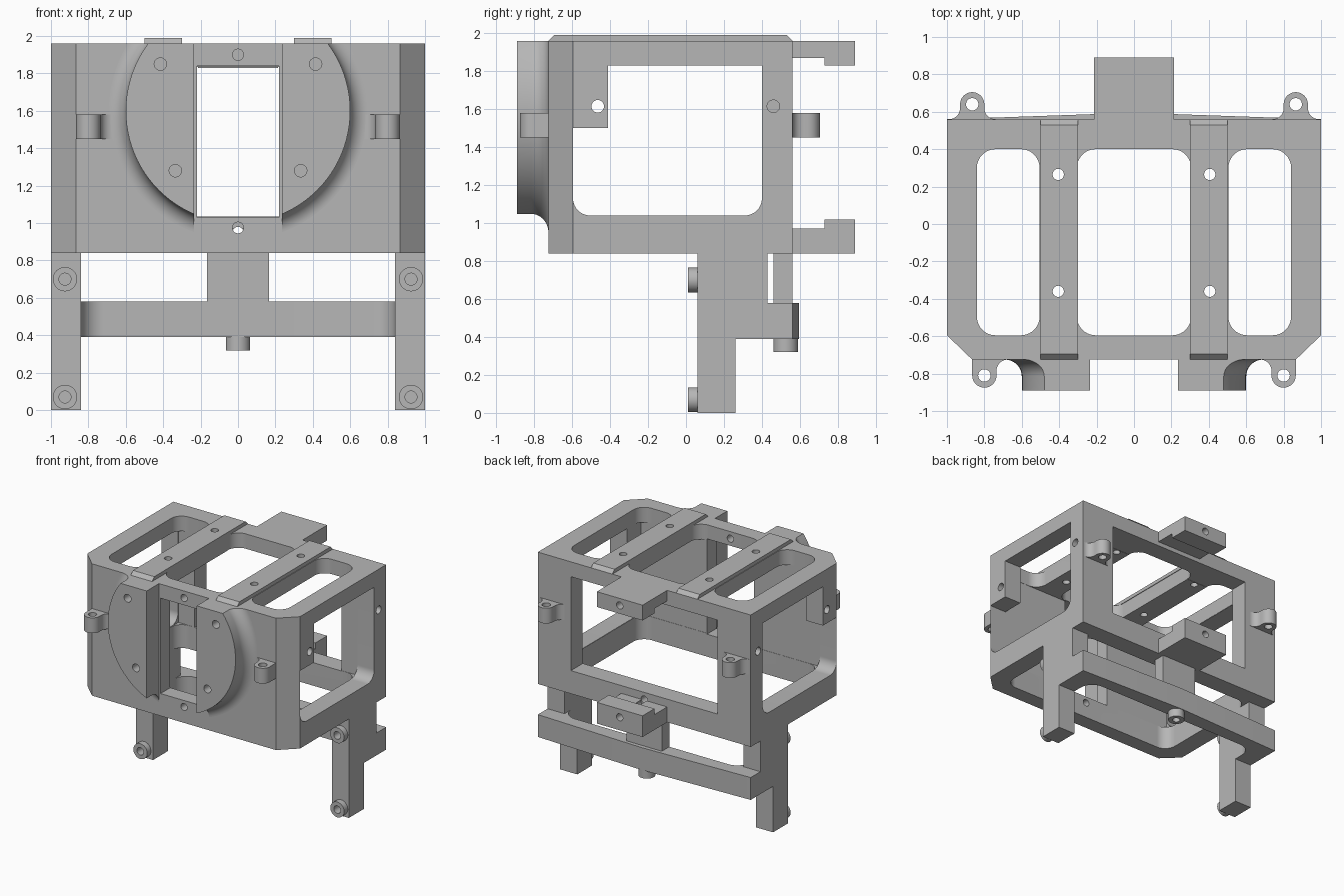
import bpy
import bmesh
from math import cos, sin, radians, pi

cube = bpy.data.objects.get("Cube")
if cube:
    bpy.data.objects.remove(cube, do_unlink=True)

grey = bpy.data.materials.new("plain grey")
grey.use_nodes = True
grey.diffuse_color = (0.47, 0.47, 0.47, 1)
grey.node_tree.nodes["Principled BSDF"].inputs["Base Color"].default_value = (0.47, 0.47, 0.47, 1)

SIDES = {"left": 1, "right": -1}
parts = []


def arc(cx, cy, r, a0, a1, n=16):
    steps = [radians(a0 + (a1 - a0) * i / n) for i in range(n + 1)]
    return [(cx + r * cos(a), cy + r * sin(a)) for a in steps]


def circle(cx, cy, r):
    return arc(cx, cy, r, 0, 360, 40)[:-1]


def rect(a0, a1, b0, b1):
    return [(a0, b0), (a1, b0), (a1, b1), (a0, b1)]


def round_rect(a0, a1, b0, b1, r):
    return (arc(a0 + r, b0 + r, r, 180, 270) + arc(a1 - r, b0 + r, r, 270, 360)
            + arc(a1 - r, b1 - r, r, 0, 90) + arc(a0 + r, b1 - r, r, 90, 180))


def flip(pts, s):
    return [(s * a, b) for a, b in pts]


def finish(name, bm, keep):
    bmesh.ops.recalc_face_normals(bm, faces=bm.faces)
    mesh = bpy.data.meshes.new(name)
    bm.to_mesh(mesh)
    bm.free()
    mesh.materials.append(grey)
    obj = bpy.data.objects.new(name, mesh)
    bpy.context.collection.objects.link(obj)
    if keep:
        parts.append(obj)
    return obj


def prism(name, pts, axis, lo, hi, keep=True):
    """Extrude a 2D outline along an axis."""
    place = {"x": lambda a, b, t: (t, a, b),
             "y": lambda a, b, t: (a, t, b),
             "z": lambda a, b, t: (a, b, t)}[axis]
    bm = bmesh.new()
    low = [bm.verts.new(place(a, b, lo)) for a, b in pts]
    high = [bm.verts.new(place(a, b, hi)) for a, b in pts]
    bm.faces.new(low)
    bm.faces.new(high)
    for i in range(len(pts)):
        j = (i + 1) % len(pts)
        bm.faces.new((low[i], low[j], high[j], high[i]))
    return finish(name, bm, keep)


def cut(obj, pts, axis, lo, hi):
    """Subtract an extruded outline from a part."""
    tool = prism("cutter", pts, axis, lo, hi, keep=False)
    tool.hide_render = True
    mod = obj.modifiers.new("cut", "BOOLEAN")
    mod.operation = "DIFFERENCE"
    mod.solver = "EXACT"
    mod.object = tool
    graph = bpy.context.evaluated_depsgraph_get()
    mesh = bpy.data.meshes.new_from_object(obj.evaluated_get(graph))
    obj.modifiers.clear()
    obj.data = mesh
    bpy.data.objects.remove(tool, do_unlink=True)


# Main box frame with chamfered front corners
FRONT, BACK, LOW, TOP = -0.725, 0.56, 0.84, 1.96
frame = prism("box_frame", [(-1, BACK), (-1, -0.595), (-0.865, FRONT), (0.865, FRONT),
                            (1, -0.595), (1, BACK)], "z", LOW, TOP)
cut(frame, rect(-0.842, 0.842, -0.597, 0.402), "z", 1.038, 1.832)
cut(frame, round_rect(-0.84, 0.84, -0.595, 0.40, 0.1), "z", 0.7, 1.1)
for a, b in ((-0.84, -0.505), (-0.305, 0.305), (0.505, 0.84)):
    cut(frame, round_rect(a, b, -0.595, 0.40, 0.1), "z", 1.75, 2.1)
cut(frame, rect(-0.69, 0.69, 1.036, 1.834), "y", 0.3, 0.7)
cut(frame, rect(-0.22, 0.22, 1.03, 1.84), "y", -0.9, -0.5)
window = (arc(-0.505, 1.13, 0.09, 180, 270) + arc(0.31, 1.13, 0.09, 270, 360)
          + [(0.40, 1.83), (-0.41, 1.83), (-0.41, 1.5), (-0.595, 1.5)])
for s in SIDES.values():
    cut(frame, window, "x", s * 0.75, s * 1.1)
    cut(frame, circle(-0.465, 1.615, 0.033), "x", s * 0.75, s * 1.1)
    cut(frame, circle(0.46, 1.615, 0.033), "x", s * 0.9, s * 1.1)
cut(frame, circle(0, 1.9, 0.03), "y", -0.8, -0.5)
cut(frame, circle(0, 0.975, 0.03), "y", -0.8, 0.8)

# Round front mount: turned disc with a flared foot, split by the slot
profile = [(0.6, -0.89)] + arc(0.69, -0.815, 0.09, 180, 90) + [(0.69, -0.7)]
bm = bmesh.new()
SEG = 96
rings = [[bm.verts.new((r * cos(2 * pi * k / SEG), y, 1.6 + r * sin(2 * pi * k / SEG)))
          for k in range(SEG)] for r, y in profile]
for ra, rb in zip(rings, rings[1:]):
    for k in range(SEG):
        m = (k + 1) % SEG
        bm.faces.new((ra[k], ra[m], rb[m], rb[k]))
bm.faces.new(rings[0])
bm.faces.new(rings[-1])
mount = finish("round_front_mount", bm, True)
cut(mount, rect(-0.235, 0.235, 0.5, 2.5), "y", -1, -0.5)
cut(mount, rect(-1, 1, TOP, 2.6), "y", -1, -0.5)
for s in SIDES.values():
    for x, z in ((0.415, 1.85), (0.335, 1.28)):
        cut(mount, circle(s * x, z, 0.033), "y", -1, -0.8)

# Rear tabs with thicker lips
upper = prism("upper_rear_tab", [(BACK, 1.87), (0.73, 1.87), (0.73, 1.83), (0.89, 1.83),
                                 (0.89, TOP), (BACK, TOP)], "x", -0.215, 0.215)
cut(upper, circle(0, 1.9, 0.03), "y", 0.8, 1)
lower = prism("lower_rear_tab", [(BACK, LOW), (0.89, LOW), (0.89, 1.02), (0.73, 1.02),
                                 (0.73, 0.97), (BACK, 0.97)], "x", -0.215, 0.215)
cut(lower, circle(0, 0.95, 0.03), "y", 0.5, 1)

# Lower cross beam with filleted inner corners, centre post and peg
fillet = arc(-0.72, 0.34, 0.12, 180, 90)
prism("cross_beam", [(-1, 0.34)] + fillet + flip(fillet, -1)[::-1]
      + [(1, 0.34), (1, 0.56), (0, 0.595), (-1, 0.56)], "z", 0.39, 0.58)
prism("centre_post", rect(-0.165, 0.165, 0.46, BACK), "z", 0.58, LOW)
peg = prism("beam_peg", circle(0, 0.525, 0.065), "z", 0.32, 0.39)
cut(peg, circle(0, 0.525, 0.03), "z", 0.2, 0.38)

rear_ear = (arc(0.99, 0.62, 0.06, 270, 180) + arc(0.865, 0.64, 0.065, 0, 180)
            + arc(0.74, 0.62, 0.06, 0, -90))
front_ear = ([(0.865, -0.72)] + arc(0.8, -0.81, 0.065, 0, -180)
             + arc(0.675, -0.785, 0.06, 0, 90) + [(0.675, -0.72)])

for side, s in SIDES.items():
    # Raised top rails with bevelled ends
    rail = prism(side + "_top_rail", [(FRONT, TOP), (BACK, TOP), (0.53, 1.99), (-0.695, 1.99)],
                 "x", s * 0.3, s * 0.5)
    for y in (0.265, -0.36):
        for obj in (rail, frame):
            cut(obj, circle(s * 0.405, y, 0.03), "z", 1.7, 2.1)

    # Stepped legs with screw bosses
    leg = prism(side + "_leg", [(0.06, 0), (0.26, 0), (0.26, 0.39), (0.34, 0.39), (0.34, 0.58),
                                (0.43, 0.58), (0.43, LOW), (0.06, LOW)], "x", s * 0.84, s)
    for level, z in (("upper", 0.70), ("lower", 0.07)):
        boss = prism(side + "_" + level + "_boss", circle(s * 0.925, z, 0.065), "y", 0.01, 0.06)
        for obj in (boss, leg):
            cut(obj, circle(s * 0.925, z, 0.032), "y", -0.1, 0.12)

    # Pierced mounting ears
    for place, outline, x, y in (("rear", rear_ear, 0.865, 0.64), ("front", front_ear, 0.8, -0.81)):
        ear = prism(side + "_" + place + "_ear", flip(outline, s), "z", 1.45, 1.58)
        cut(ear, circle(s * x, y, 0.033), "z", 1.3, 1.7)

# Smooth the curved faces, keep the edges crisp
bpy.ops.object.select_all(action="DESELECT")
for obj in parts:
    obj.select_set(True)
bpy.context.view_layer.objects.active = frame
bpy.ops.object.shade_smooth_by_angle(angle=radians(25))
